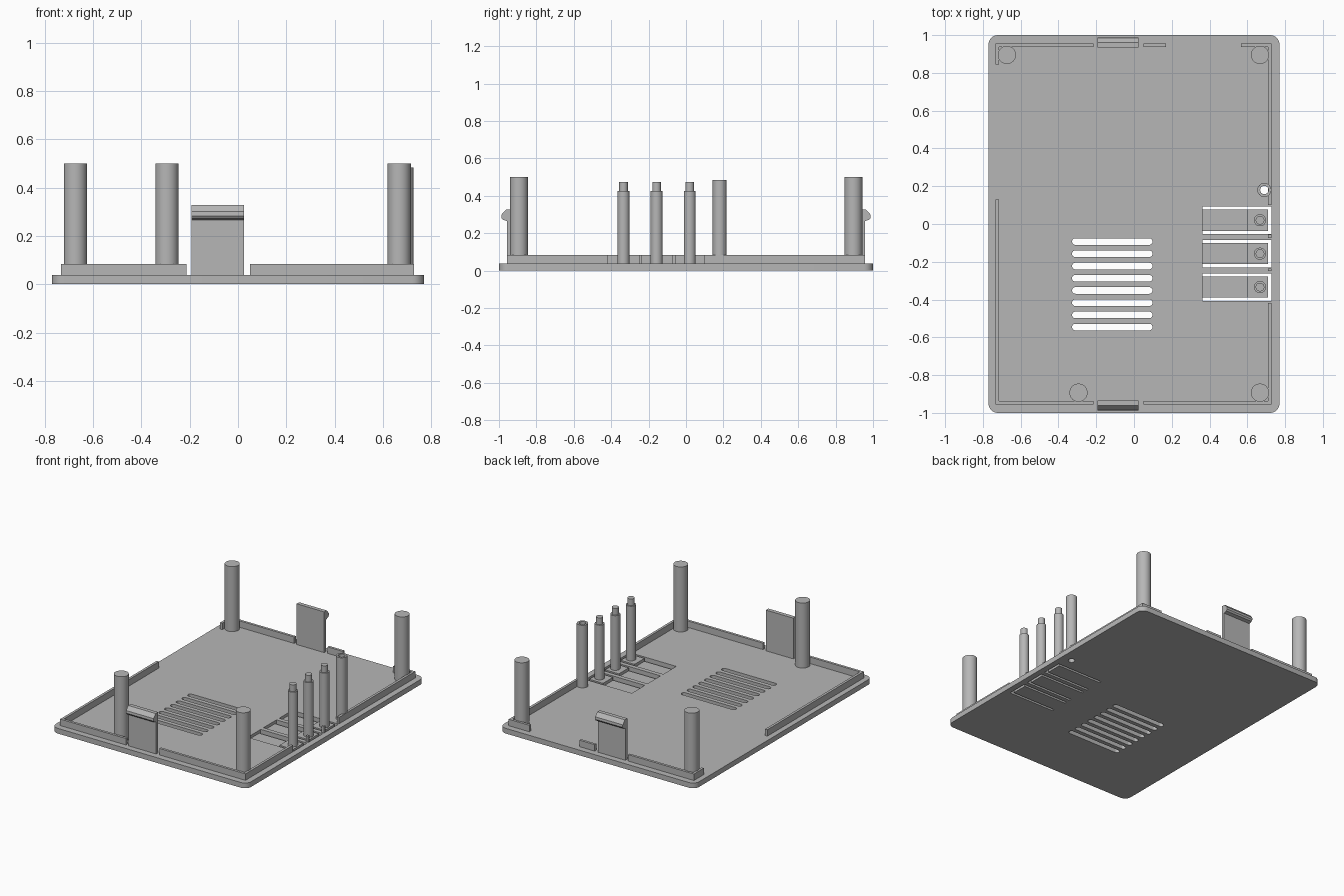
import bpy, bmesh, math
from mathutils import Vector

if "Cube" in bpy.data.objects:
    bpy.data.objects.remove(bpy.data.objects["Cube"])

grey = bpy.data.materials.new("plain grey plastic")
grey.use_nodes = True
COLOUR = (0.47, 0.47, 0.47, 1)
grey.diffuse_color = COLOUR
grey.node_tree.nodes["Principled BSDF"].inputs["Base Color"].default_value = COLOUR

BASE, RIM = 0.037, 0.083


def prism(name, points, depth):
    """Closed solid from a 3D outline swept along a depth vector."""
    bm = bmesh.new()
    face = bm.faces.new([bm.verts.new(p) for p in points])
    swept = bmesh.ops.extrude_face_region(bm, geom=[face], use_keep_orig=True)
    moved = [g for g in swept["geom"] if isinstance(g, bmesh.types.BMVert)]
    bmesh.ops.translate(bm, verts=moved, vec=Vector(depth))
    bmesh.ops.recalc_face_normals(bm, faces=bm.faces)
    mesh = bpy.data.meshes.new(name)
    bm.to_mesh(mesh)
    bm.free()
    obj = bpy.data.objects.new(name, mesh)
    obj.data.materials.append(grey)
    bpy.context.collection.objects.link(obj)
    return obj


def box(name, x0, x1, y0, y1, z0, z1):
    return prism(name, [(x0, y0, z0), (x1, y0, z0), (x1, y1, z0), (x0, y1, z0)],
                 (0, 0, z1 - z0))


def rounded(name, x0, x1, y0, y1, r, z0, z1, steps=8):
    """Rectangle with rounded corners, standing up from z0 to z1."""
    corners = [(x1 - r, y1 - r), (x0 + r, y1 - r), (x0 + r, y0 + r), (x1 - r, y0 + r)]
    outline = []
    for i, (cx, cy) in enumerate(corners):
        for k in range(steps + 1):
            a = math.pi / 2 * (i + k / steps)
            outline.append((cx + r * math.cos(a), cy + r * math.sin(a), z0))
    return prism(name, outline, (0, 0, z1 - z0))


def smooth(obj):
    bpy.ops.object.select_all(action="DESELECT")
    obj.select_set(True)
    bpy.context.view_layer.objects.active = obj
    bpy.ops.object.shade_smooth_by_angle(angle=math.radians(30))


def cylinder(name, x, y, r, z0, z1, sides=40):
    ring = [(x + r * math.cos(math.tau * k / sides),
             y + r * math.sin(math.tau * k / sides), z0) for k in range(sides)]
    return prism(name, ring, (0, 0, z1 - z0))


def cut(target, cutters):
    """Subtract the cutters from the target and remove them."""
    for c in cutters:
        c.hide_render = True
        mod = target.modifiers.new("cut", "BOOLEAN")
        mod.operation, mod.solver, mod.object = "DIFFERENCE", "EXACT", c
        bpy.context.view_layer.objects.active = target
        bpy.ops.object.modifier_apply(modifier=mod.name)
        bpy.data.objects.remove(c)


# Base plate with vent slots, button openings and light guide hole
plate = rounded("base_plate", -0.77, 0.77, -1, 1, 0.05, 0, BASE)
button_rows = [0.02 - 0.177 * i for i in range(3)]
cutters = []
for i in range(8):
    y = -0.093 - 0.0647 * i
    cutters.append(rounded("vent_cutter", -0.328, 0.098, y - 0.0175, y + 0.0175,
                           0.0174, -0.1, 0.1))
for y in button_rows:
    cutters.append(box("button_cutter", 0.362, 0.727, y - 0.073, y + 0.073, -0.1, 0.1))
cutters.append(cylinder("guide_cutter", 0.69, 0.18, 0.022, -0.1, 0.1))
cut(plate, cutters)
smooth(plate)

# Spring buttons: thin hinge tongue, thick pad, stepped pin
for i, y in enumerate(button_rows, 1):
    profile = [(0.36, 0), (0.709, 0), (0.709, BASE), (0.6, BASE), (0.6, 0.016), (0.36, 0.016)]
    prism(f"button_tongue_{i}", [(x, y - 0.056, z) for x, z in profile], (0, 0.112, 0))
    smooth(cylinder(f"button_post_{i}", 0.667, y, 0.032, 0.03, 0.426))
    smooth(cylinder(f"button_pin_{i}", 0.667, y, 0.023, 0.42, 0.474))

# Hollow light guide
guide = cylinder("light_guide_tube", 0.69, 0.18, 0.037, 0.03, 0.483)
cut(guide, [cylinder("tube_cutter", 0.69, 0.18, 0.022, -0.1, 0.6)])
smooth(guide)

# Support posts
for name, x, y in [("back_right_post", -0.673, 0.895), ("back_left_post", 0.667, 0.895),
                   ("front_right_post", -0.294, -0.893), ("front_left_post", 0.667, -0.893)]:
    smooth(cylinder(name, x, y, 0.048, 0.03, 0.5))

# Locating rim, in broken lengths along each edge
IN, OUT = 0.938, 0.956
for x0, x1 in [(-0.732, -0.214), (0.05, 0.728)]:
    box("front_rim", x0, x1, -OUT, -IN, 0.03, RIM)
for x0, x1 in [(-0.732, -0.214), (0.05, 0.17), (0.566, 0.728)]:
    box("back_rim", x0, x1, IN, OUT, 0.03, RIM)
for y0, y1 in [(-IN, 0.13), (0.845, IN)]:
    box("right_rim", -0.732, -0.714, y0, y1, 0.03, RIM)
for y0, y1 in [(-IN, -0.418), (-0.25, -0.235), (-0.073, -0.056), (0.1, IN)]:
    box("left_rim", 0.71, 0.728, y0, y1, 0.03, RIM)

# Snap clips with an outward hook, front and back
clip = [(0.934, 0.03), (0.957, 0.03), (0.957, 0.265), (0.98, 0.272), (0.988, 0.283),
        (0.986, 0.3), (0.962, 0.327), (0.934, 0.327)]
for name, side in [("front_clip", -1), ("back_clip", 1)]:
    prism(name, [(-0.192, side * y, z) for y, z in clip], (0.217, 0, 0))
